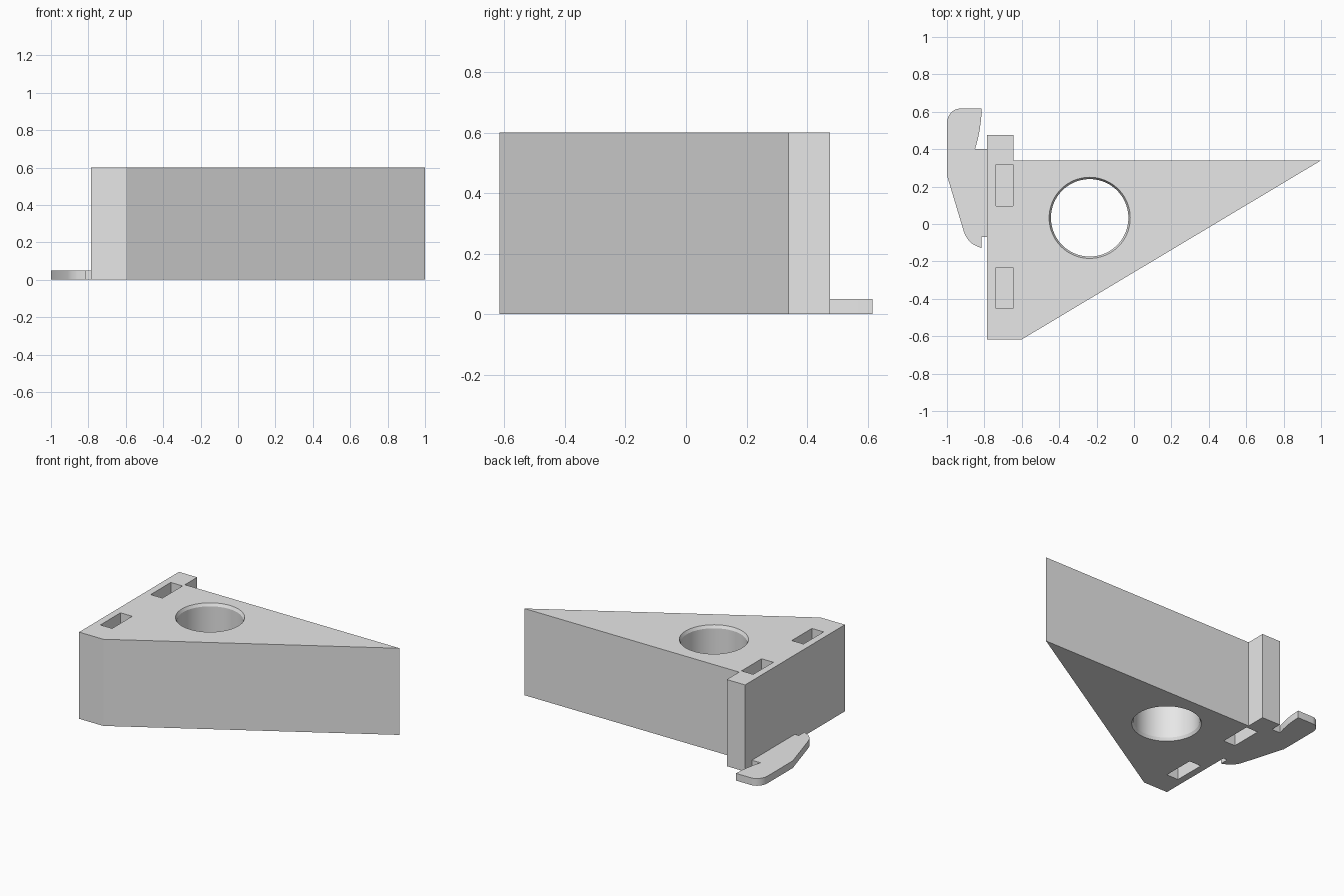
import bpy, bmesh, math

if "Cube" in bpy.data.objects:
    bpy.data.objects.remove(bpy.data.objects["Cube"], do_unlink=True)

HEIGHT = 0.6
TAB_HEIGHT = 0.05
SLOT_DEPTH = 0.1

grey = bpy.data.materials.new("plain_grey")
grey.use_nodes = True
grey.diffuse_color = (0.8, 0.8, 0.8, 1)
grey.node_tree.nodes["Principled BSDF"].inputs["Base Color"].default_value = (0.8, 0.8, 0.8, 1)


def make_object(name, bm):
    bmesh.ops.recalc_face_normals(bm, faces=bm.faces)
    mesh = bpy.data.meshes.new(name)
    bm.to_mesh(mesh)
    bm.free()
    mesh.materials.append(grey)
    obj = bpy.data.objects.new(name, mesh)
    bpy.context.collection.objects.link(obj)
    return obj


def prism(name, outline, z0, z1):
    """Extrude a flat outline from z0 to z1."""
    bm = bmesh.new()
    face = bm.faces.new([bm.verts.new((x, y, z0)) for x, y in outline])
    top = bmesh.ops.extrude_face_region(bm, geom=[face])["geom"]
    bmesh.ops.translate(bm, vec=(0, 0, z1 - z0),
                        verts=[v for v in top if isinstance(v, bmesh.types.BMVert)])
    return make_object(name, bm)


def lathe(name, cx, cy, profile, sides=96):
    """Closed solid of stacked rings given as (radius, z)."""
    bm = bmesh.new()
    angles = [2 * math.pi * i / sides for i in range(sides)]
    rings = [[bm.verts.new((cx + r * math.cos(a), cy + r * math.sin(a), z)) for a in angles]
             for r, z in profile]
    for low, high in zip(rings, rings[1:]):
        for i in range(sides):
            j = (i + 1) % sides
            bm.faces.new((low[i], low[j], high[j], high[i]))
    bm.faces.new(rings[0])
    bm.faces.new(rings[-1])
    return make_object(name, bm)


def cut(target, cutter):
    cutter.hide_render = True
    mod = target.modifiers.new("cut", 'BOOLEAN')
    mod.operation = 'DIFFERENCE'
    mod.solver = 'EXACT'
    mod.object = cutter
    bpy.context.view_layer.objects.active = target
    bpy.ops.object.modifier_apply(modifier=mod.name)
    bpy.data.objects.remove(cutter, do_unlink=True)


# Wedge-shaped body with a raised lip at the back corner
body = prism("wedge_body", [(-0.785, -0.617), (-0.6, -0.617), (1, 0.34),
                            (-0.645, 0.34), (-0.645, 0.475), (-0.785, 0.475)], 0, HEIGHT)

# Round through hole, chamfered at both ends
cut(body, lathe("hole_cutter", -0.237, 0.033,
                [(0.217, -0.1), (0.217, 0), (0.207, 0.02),
                 (0.207, HEIGHT - 0.02), (0.217, HEIGHT), (0.217, HEIGHT + 0.1)]))

# Blind slots in the top and the bottom
for y in (-0.343, 0.207):
    for z0, z1 in ((-0.1, SLOT_DEPTH), (HEIGHT - SLOT_DEPTH, HEIGHT + 0.1)):
        cut(body, prism("slot_cutter", [(-0.737, y - 0.11), (-0.647, y - 0.11),
                                        (-0.647, y + 0.11), (-0.737, y + 0.11)], z0, z1))

# Thin hooked tab on the side
corner = [(-0.93 - 0.07 * math.sin(a), 0.537 + 0.08 * math.cos(a))
          for a in (math.pi / 2 * i / 8 for i in range(9))]
tab = prism("hooked_tab",
            [(-0.785, 0.4), (-0.85, 0.4), (-0.836, 0.45), (-0.824, 0.51), (-0.817, 0.565),
             (-0.815, 0.617)] + corner +
            [(-1, 0.26), (-0.91, -0.04), (-0.9, -0.064), (-0.885, -0.087), (-0.862, -0.108),
             (-0.815, -0.13), (-0.815, -0.07), (-0.785, -0.07)], 0, TAB_HEIGHT)

# Smooth the curved walls, keep the edges sharp
bpy.ops.object.select_all(action='DESELECT')
for obj in (body, tab):
    obj.select_set(True)
bpy.context.view_layer.objects.active = body
bpy.ops.object.shade_smooth_by_angle(angle=math.radians(20))
